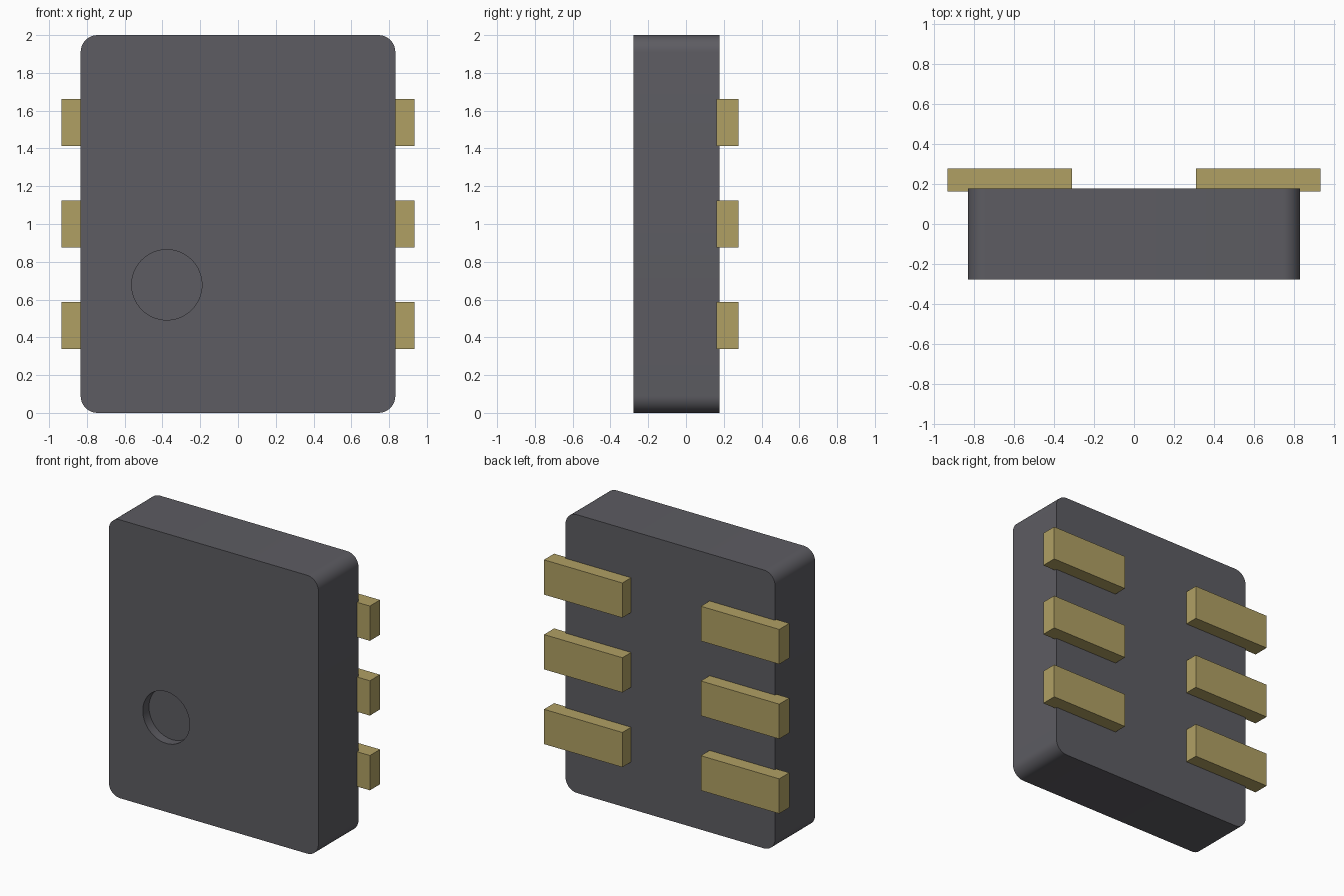
import bpy, bmesh, math
from mathutils import Matrix, Vector

default = bpy.data.objects.get("Cube")
if default:
    bpy.data.objects.remove(default, do_unlink=True)

HALF_WIDTH, HEIGHT, CORNER = 0.833, 2.0, 0.09
FRONT, BACK = -0.277, 0.178


def material(name, color):
    mat = bpy.data.materials.new(name)
    mat.use_nodes = True
    mat.diffuse_color = color
    mat.node_tree.nodes["Principled BSDF"].inputs["Base Color"].default_value = color
    return mat


def add_object(name, bm, mat):
    mesh = bpy.data.meshes.new(name)
    bmesh.ops.recalc_face_normals(bm, faces=bm.faces)
    bm.to_mesh(mesh)
    bm.free()
    mesh.materials.append(mat)
    obj = bpy.data.objects.new(name, mesh)
    bpy.context.collection.objects.link(obj)
    return obj


def box(low, high):
    low, high = Vector(low), Vector(high)
    bm = bmesh.new()
    place = Matrix.Translation((low + high) / 2) @ Matrix.Diagonal((*(high - low), 1))
    bmesh.ops.create_cube(bm, size=1, matrix=place)
    return bm


plastic = material("dark grey plastic", (0.109, 0.107, 0.122, 1))
metal = material("dull gold metal", (0.434, 0.352, 0.127, 1))

# Package body: a slab with its four front-to-back edges rounded
bm = box((-HALF_WIDTH, FRONT, 0), (HALF_WIDTH, BACK, HEIGHT))
depth_edges = [e for e in bm.edges
               if abs(e.verts[0].co.y - e.verts[1].co.y) > 0.1]
bmesh.ops.bevel(bm, geom=depth_edges, offset=CORNER, segments=10,
                profile=0.5, affect='EDGES')
body = add_object("package_body", bm, plastic)

# Round orientation recess cut into the front
bm = bmesh.new()
bmesh.ops.create_cone(bm, cap_ends=True, segments=64, radius1=0.186, radius2=0.186,
                      depth=0.14, matrix=Matrix.Translation((-0.377, FRONT, 0.678))
                      @ Matrix.Rotation(math.pi / 2, 4, 'X'))
cutter = add_object("recess_cutter", bm, plastic)
cutter.hide_render = True
cut = body.modifiers.new("recess", 'BOOLEAN')
cut.operation, cut.solver, cut.object = 'DIFFERENCE', 'EXACT', cutter
bpy.context.view_layer.objects.active = body
body.select_set(True)
bpy.ops.object.modifier_apply(modifier=cut.name)
bpy.data.objects.remove(cutter, do_unlink=True)
bpy.ops.object.shade_smooth_by_angle(angle=math.radians(30))

# Contact leads: three on each side, slightly sunk into the back
for side, sign in (("left", 1), ("right", -1)):
    for row, z in (("lower", 0.463), ("middle", 1.0), ("upper", 1.537)):
        inner, outer = sorted((sign * 0.312, sign * 0.935))
        bm = box((inner, 0.162, z - 0.125), (outer, 0.277, z + 0.125))
        add_object(f"{side}_{row}_lead", bm, metal)
